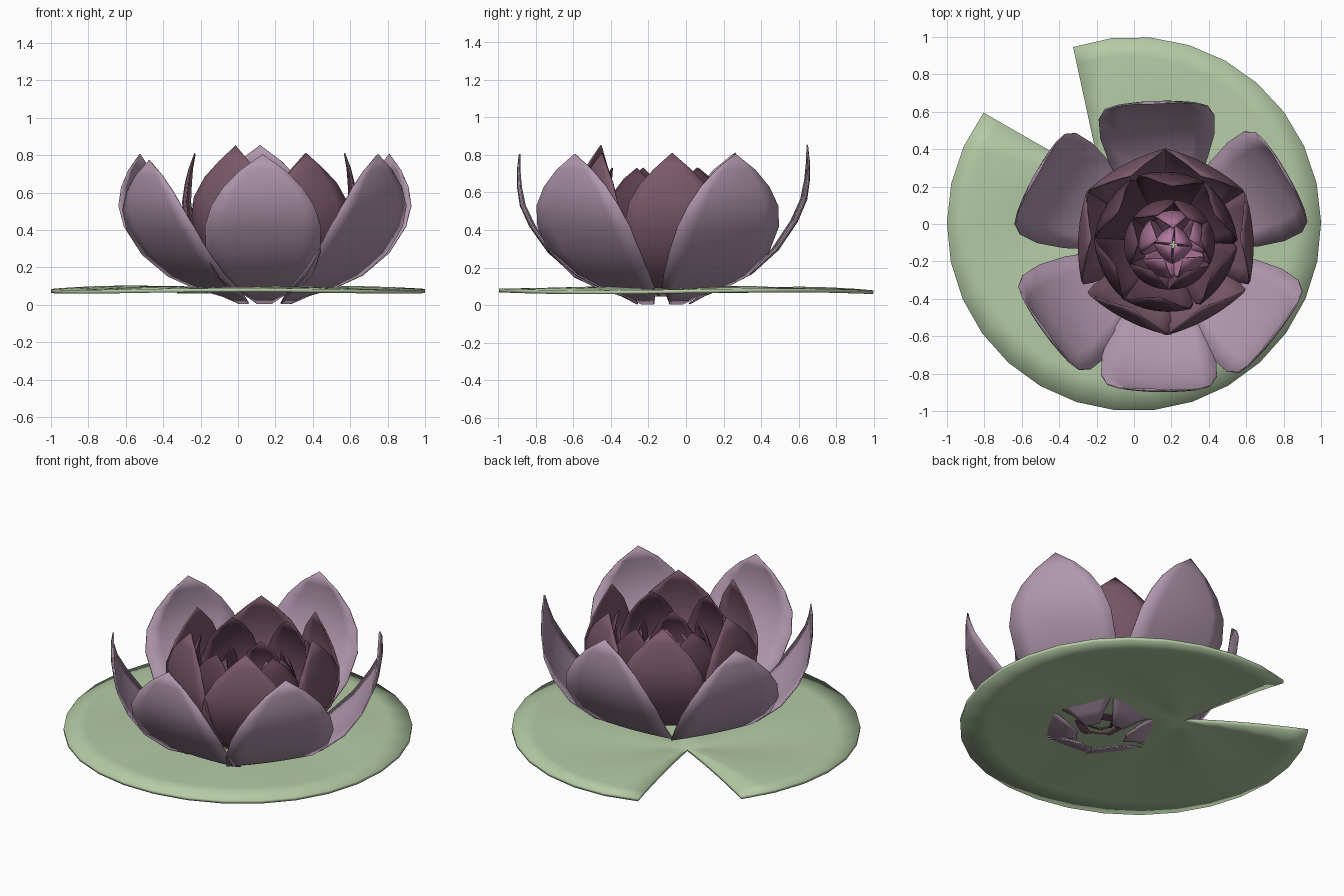
import bpy, bmesh
from math import sin, cos, radians
from mathutils import Vector

if "Cube" in bpy.data.objects:
    bpy.data.objects.remove(bpy.data.objects["Cube"])


def material(name, rgb):
    m = bpy.data.materials.new(name)
    m.diffuse_color = (*rgb, 1)
    m.use_nodes = True
    m.node_tree.nodes["Principled BSDF"].inputs["Base Color"].default_value = m.diffuse_color
    return m


def finish(name, bm, mat, thickness):
    bmesh.ops.remove_doubles(bm, verts=bm.verts, dist=0.0005)
    bmesh.ops.recalc_face_normals(bm, faces=bm.faces)
    me = bpy.data.meshes.new(name)
    bm.to_mesh(me)
    bm.free()
    ob = bpy.data.objects.new(name, me)
    bpy.context.collection.objects.link(ob)
    me.materials.append(mat)
    s = ob.modifiers.new("thickness", 'SOLIDIFY')
    s.thickness, s.offset = thickness, 0
    bpy.ops.object.select_all(action='DESELECT')
    ob.select_set(True)
    bpy.context.view_layer.objects.active = ob
    bpy.ops.object.shade_smooth_by_angle(angle=radians(40))
    return ob


def grid(bm, rows):
    vs = [[bm.verts.new(p) for p in r] for r in rows]
    for a, b in zip(vs, vs[1:]):
        for i in range(len(a) - 1):
            bm.faces.new((a[i], a[i + 1], b[i + 1], b[i]))


# Lily pad: rings growing from the notch apex to a faceted rim
pad_mat = material("pad_green", (0.46, 0.60, 0.38))
apex, start, span, n = Vector((-0.17, 0.23)), radians(143.5), radians(325.5), 27
rows = []
for t in (0, 0.12, 0.3, 0.5, 0.7, 0.87, 1):
    row = []
    for i in range(n + 1):
        a = start + span * i / n
        p = apex.lerp(Vector((cos(a), sin(a))), t)
        z = 0.074 + 0.018 * t * (1 - t) * 4 * (0.6 + 0.4 * sin(5 * a)) + 0.005 * t * sin(3 * a)
        row.append((p.x, p.y, z))
    rows.append(row)
bm = bmesh.new()
grid(bm, rows)
finish("lily_pad", bm, pad_mat, 0.02)


# Petal: profile rows of (radius, height, half width), slightly cupped
def petal(name, centre, angle, profile, cup, lift, mat):
    out, side = Vector((cos(angle), sin(angle))), Vector((-sin(angle), cos(angle)))
    rows = []
    for r, z, w in profile:
        row = []
        for k in range(-3, 4):
            u = k / 3
            p = Vector(centre) + out * (r - cup * u * u * w) + side * (u * w)
            row.append((p.x, p.y, z * lift))
        rows.append(row)
    bm = bmesh.new()
    grid(bm, rows)
    finish(name, bm, mat, 0.008)


outer = [(.14, .008, .04), (.22, .05, .10), (.33, .09, .19), (.47, .16, .26), (.61, .28, .305),
         (.71, .42, .31), (.76, .53, .275), (.775, .63, .21), (.775, .72, .12), (.765, .805, 0)]
middle = [(.08, .05, .05), (.20, .11, .13), (.32, .20, .20), (.41, .32, .24), (.455, .45, .25),
          (.465, .55, .23), (.45, .65, .17), (.43, .73, .09), (.40, .81, 0)]
inner = [(.06, .07, .04), (.16, .13, .11), (.27, .24, .16), (.345, .38, .19), (.37, .49, .18),
         (.36, .59, .135), (.33, .67, .075), (.30, .73, 0)]
core = [(.05, .08, .03), (.12, .15, .08), (.19, .26, .12), (.235, .38, .135), (.24, .48, .12),
        (.21, .57, .075), (.17, .64, 0)]
bud = [(.03, .10, .02), (.10, .18, .07), (.16, .28, .095), (.18, .38, .09), (.15, .48, .06),
       (.09, .56, 0)]

# name, profile, petal angles, centre, cup, colour
layers = [
    ("outer_petal", outer, (30, 92, 151, 216, 269, 322), (.145, -.12), .07, (.44, .31, .42)),
    ("middle_petal", middle, (3, 62, 118, 177, 243, 299), (.17, -.095), .12, (.20, .10, .145)),
    ("inner_petal", inner, (30, 84, 148, 206, 262, 327), (.17, -.095), .2, (.11, .05, .075)),
    ("core_petal", core, (8, 55, 112, 178, 236, 300), (.19, -.11), .3, (.13, .055, .09)),
    ("bud_petal", bud, (20, 92, 164, 236, 308), (.21, -.11), .3, (.38, .16, .29)),
]
lifts = {("outer_petal", 1): 1.06, ("outer_petal", 3): .96, ("middle_petal", 4): 1.05}
for name, profile, angles, centre, cup, rgb in layers:
    mat = material(name + "_colour", rgb)
    for i, a in enumerate(angles):
        petal(f"{name}_{i + 1}", centre, radians(a), profile, cup, lifts.get((name, i), 1), mat)

# Pink heart of the flower: small petals folding shut
heart = [(.02, .12, .03), (.06, .24, .06), (.085, .34, .07), (.07, .43, .055), (.01, .52, 0)]
mat = material("heart_pink", (.46, .2, .36))
for i in range(4):
    petal(f"heart_petal_{i + 1}", (.21, -.11), radians(40 + 90 * i), heart, .2, 1, mat)
